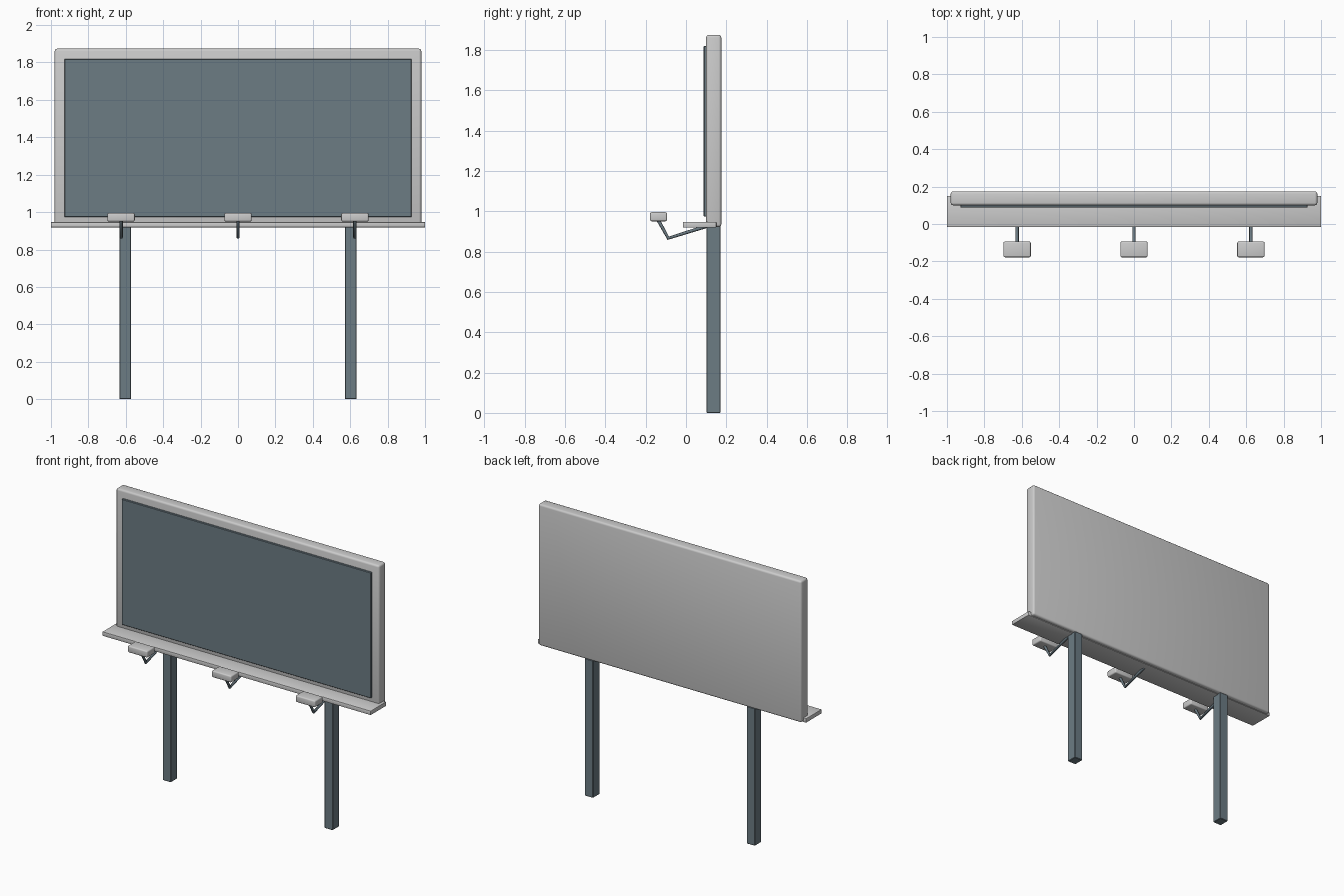
import bpy, bmesh
from mathutils import Vector

if "Cube" in bpy.data.objects:
    bpy.data.objects.remove(bpy.data.objects["Cube"])

dark = bpy.data.materials.new("slate_blue")
dark.diffuse_color = (0.15, 0.2, 0.23, 1)
dark.use_nodes = True
dark.node_tree.nodes["Principled BSDF"].inputs["Base Color"].default_value = dark.diffuse_color


def box(name, x, y, z, bevel, segments=2, mat=None):
    """Bevelled box from (min, max) ranges on each axis."""
    lo, hi = Vector((x[0], y[0], z[0])), Vector((x[1], y[1], z[1]))
    bm = bmesh.new()
    bmesh.ops.create_cube(bm, size=1)
    bmesh.ops.scale(bm, vec=hi - lo, verts=bm.verts)
    bmesh.ops.translate(bm, vec=(lo + hi) / 2, verts=bm.verts)
    bmesh.ops.bevel(bm, geom=bm.edges[:], offset=bevel, segments=segments,
                    profile=0.5, affect='EDGES')
    me = bpy.data.meshes.new(name)
    bm.to_mesh(me)
    bm.free()
    ob = bpy.data.objects.new(name, me)
    bpy.context.collection.objects.link(ob)
    if mat:
        me.materials.append(mat)
    bpy.ops.object.select_all(action='DESELECT')
    ob.select_set(True)
    bpy.context.view_layer.objects.active = ob
    bpy.ops.object.shade_smooth_by_angle()
    return ob


def rod(name, points, radius, mat):
    """Thin bent rod following a polyline."""
    cu = bpy.data.curves.new(name, 'CURVE')
    cu.dimensions = '3D'
    cu.bevel_depth = radius
    cu.bevel_resolution = 2
    cu.use_fill_caps = True
    sp = cu.splines.new('POLY')
    sp.points.add(len(points) - 1)
    for p, co in zip(sp.points, points):
        p.co = (*co, 1)
    cu.materials.append(mat)
    ob = bpy.data.objects.new(name, cu)
    bpy.context.collection.objects.link(ob)
    return ob


# Billboard: framed panel, display face and walkway ledge
box("panel", (-0.98, 0.98), (0.10, 0.175), (0.922, 1.874), 0.013, 3)
box("display_face", (-0.928, 0.928), (0.088, 0.105), (0.973, 1.82), 0.003, 1, dark)
box("walkway_ledge", (-1, 1), (-0.016, 0.15), (0.918, 0.947), 0.004)

# Support posts
for side, sx in (("left", -1), ("right", 1)):
    c = sx * 0.603
    box(f"{side}_post", (c - 0.031, c + 0.031), (0.102, 0.172), (0, 0.925), 0.003, 1, dark)

# Lamps on bent arms
for i, x in enumerate((-0.625, 0, 0.625), 1):
    rod(f"lamp_arm_{i}", [(x, 0.10, 0.925), (x, -0.088, 0.866), (x, -0.14, 0.96)], 0.009, dark)
    box(f"lamp_head_{i}", (x - 0.073, x + 0.073), (-0.178, -0.094), (0.95, 0.995), 0.008, 3)
